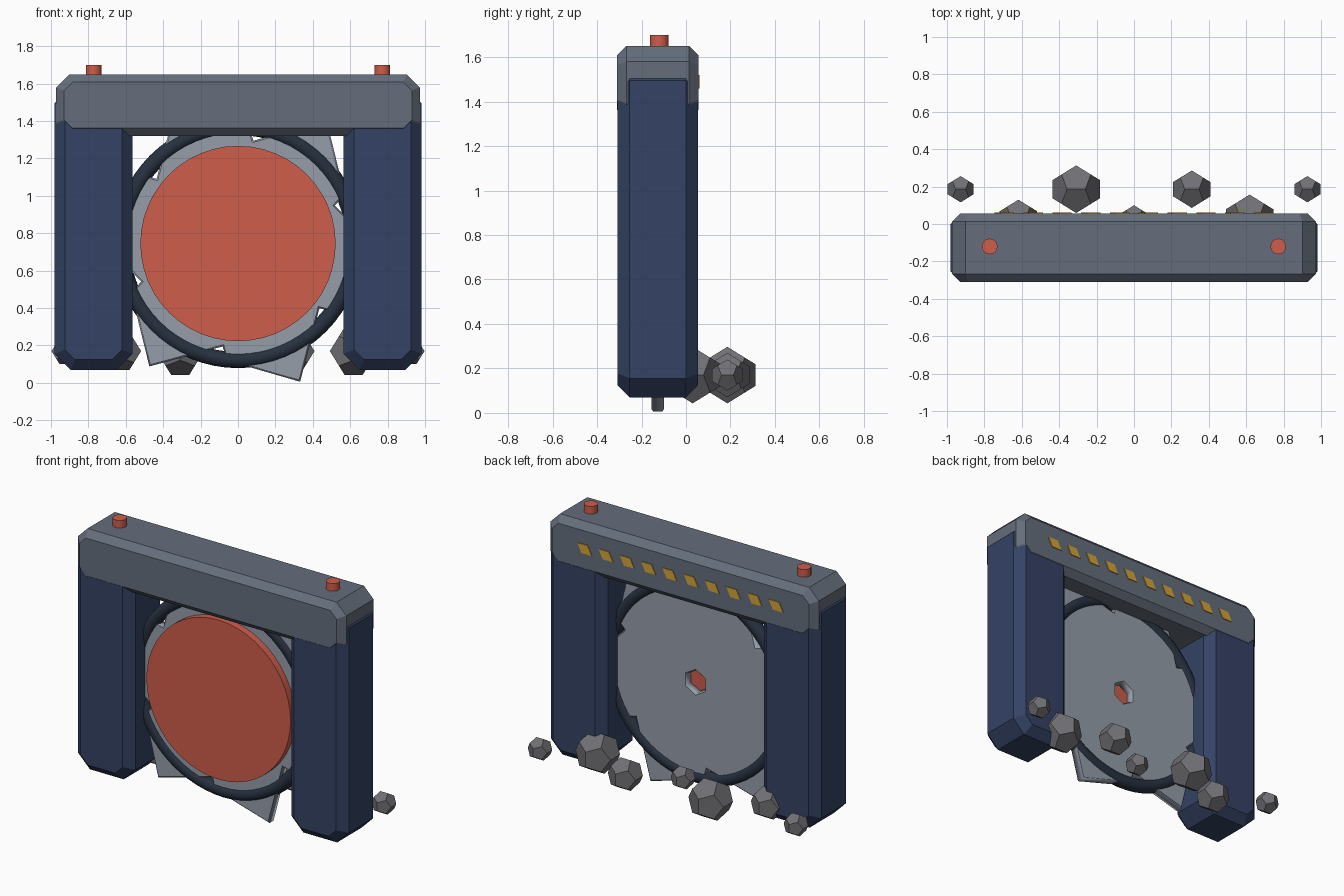
import bpy, bmesh, math
from mathutils import Vector

if "Cube" in bpy.data.objects:
    bpy.data.objects.remove(bpy.data.objects["Cube"])

YC = -0.127          # middle plane of the frame and blade
ZC = 0.745           # blade axis height


def material(name, rgb):
    m = bpy.data.materials.new(name)
    m.diffuse_color = (*rgb, 1)
    m.use_nodes = True
    m.node_tree.nodes["Principled BSDF"].inputs["Base Color"].default_value = m.diffuse_color
    return m


NAVY = material("navy_paint", (0.035, 0.055, 0.13))
STEEL = material("beam_steel", (0.13, 0.155, 0.20))
BLADE = material("blade_steel", (0.30, 0.34, 0.40))
RUBBER = material("dark_ring", (0.02, 0.03, 0.05))
RED = material("red_paint", (0.62, 0.11, 0.07))
YELLOW = material("yellow_paint", (0.65, 0.36, 0.04))
ROCK = material("rock_grey", (0.16, 0.16, 0.175))


def from_bmesh(name, bm, mat):
    bmesh.ops.recalc_face_normals(bm, faces=bm.faces[:])
    me = bpy.data.meshes.new(name)
    bm.to_mesh(me)
    bm.free()
    me.materials.append(mat)
    ob = bpy.data.objects.new(name, me)
    bpy.context.collection.objects.link(ob)
    return ob


def cut_box(name, x0, x1, z0, z1, y0, y1, corner, inset, mat):
    """Block with cut corners in front view and chamfered front/back rims."""
    def ring(y, d):
        a, b, c, e = x0 + d, x1 - d, z0 + d, z1 - d
        k = corner - d * 0.586
        pts = [(a + k, c), (b - k, c), (b, c + k), (b, e - k),
               (b - k, e), (a + k, e), (a, e - k), (a, c + k)]
        return [bm.verts.new((x, y, z)) for x, z in pts]
    bm = bmesh.new()
    rings = [ring(y0, inset), ring(y0 + inset, 0), ring(y1 - inset, 0), ring(y1, inset)]
    for r, s in zip(rings, rings[1:]):
        for i in range(8):
            j = (i + 1) % 8
            bm.faces.new((r[i], r[j], s[j], s[i]))
    bm.faces.new(rings[0])
    bm.faces.new(rings[-1])
    return from_bmesh(name, bm, mat)


def cylinder(name, loc, r, h, sides, mat, rot=(0, 0, 0)):
    bpy.ops.mesh.primitive_cylinder_add(vertices=sides, radius=r, depth=h, location=loc, rotation=rot)
    ob = bpy.context.object
    ob.name = name
    ob.data.materials.append(mat)
    bpy.ops.object.shade_smooth_by_angle()
    return ob


# Frame: two pillars, top beam, buttons
for side, s in (("left", -1), ("right", 1)):
    xa, xb = sorted((s * 0.565, s * 0.98))
    cut_box(side + "_pillar", xa, xb, 0.07, 1.58, -0.308, 0.054, 0.085, 0.055, NAVY)
    cylinder(side + "_button", (s * 0.772, -0.12, 1.67), 0.042, 0.06, 20, RED)
cut_box("top_beam", -0.972, 0.972, 1.32, 1.65, -0.31, 0.056, 0.07, 0.042, STEEL)

# Slanted warning stripes on the back of the beam
for i in range(10):
    x = -0.693 + i * 0.154
    bm = bmesh.new()
    f = bm.faces.new([bm.verts.new((x + a, 0.05, 1.49 + b)) for a, b in
                      ((-0.052, -0.03), (0.022, -0.03), (0.052, 0.03), (-0.022, 0.03))])
    g = bmesh.ops.extrude_face_region(bm, geom=[f])["geom"]
    bmesh.ops.translate(bm, vec=(0, 0.011, 0), verts=[v for v in g if isinstance(v, bmesh.types.BMVert)])
    from_bmesh(f"warning_stripe_{i + 1}", bm, YELLOW)

# Saw blade: six hooked teeth and a hexagonal bore, extruded with a fine bevel
cu = bpy.data.curves.new("saw_blade", 'CURVE')
cu.dimensions = '2D'
cu.fill_mode = 'BOTH'
cu.extrude, cu.bevel_depth, cu.bevel_resolution, cu.offset = 0.02, 0.008, 0, -0.008


def outline(polar):
    sp = cu.splines.new('POLY')
    sp.points.add(len(polar) - 1)
    for p, (r, a) in zip(sp.points, polar):
        a = math.radians(a)
        p.co = (r * math.cos(a), r * math.sin(a), 0, 1)
    sp.use_cyclic_u = True


tooth = [(0.628, -95.5), (0.81, -65.8), (0.556, -38.5)]
outline([(r, a + 60 * k) for k in range(6) for r, a in tooth])
outline([(0.075, 90 - 60 * k) for k in range(6)])
blade = bpy.data.objects.new("saw_blade", cu)
bpy.context.collection.objects.link(blade)
blade.location = (0, YC, ZC)
blade.rotation_euler = (math.pi / 2, 0, 0)
cu.materials.append(BLADE)
bpy.ops.object.select_all(action='DESELECT')
blade.select_set(True)
bpy.context.view_layer.objects.active = blade
bpy.ops.object.convert(target='MESH')

# Dark ring around the blade and red front disc
bpy.ops.mesh.primitive_torus_add(major_segments=64, minor_segments=16, major_radius=0.623,
                                 minor_radius=0.043, location=(0, YC, ZC), rotation=(math.pi / 2, 0, 0))
ring = bpy.context.object
ring.name = "blade_ring"
ring.data.materials.append(RUBBER)
bpy.ops.object.shade_smooth()
cylinder("front_disc", (0, -0.177, ZC), 0.522, 0.05, 48, RED, (math.pi / 2, 0, 0))

# Rocks: dodecahedra in a zigzag row behind the frame
g = (1 + 5 ** 0.5) / 2
corners = {(a, b, c) for a in (-1, 1) for b in (-1, 1) for c in (-1, 1)}
for a in (-1, 1):
    for b in (-1, 1):
        corners |= {(a / g, 0, b * g), (0, a * g, b / g), (a * g, b / g, 0)}
sizes = [0.075, 0.107, 0.136]
for i in range(7):
    r = sizes[(0, 1, 2, 0, 1, 2, 0)[i]]
    bm = bmesh.new()
    for c in sorted(corners):
        bm.verts.new(Vector(c).normalized() * r)
    bmesh.ops.convex_hull(bm, input=bm.verts[:])
    bmesh.ops.dissolve_limit(bm, angle_limit=0.05, verts=bm.verts[:], edges=bm.edges[:])
    ob = from_bmesh(f"rock_{i + 1}", bm, ROCK)
    ob.location = ((i - 3) * 0.309, 0.186 if i in (0, 2, 4, 6) else 0.03, 0.17)
